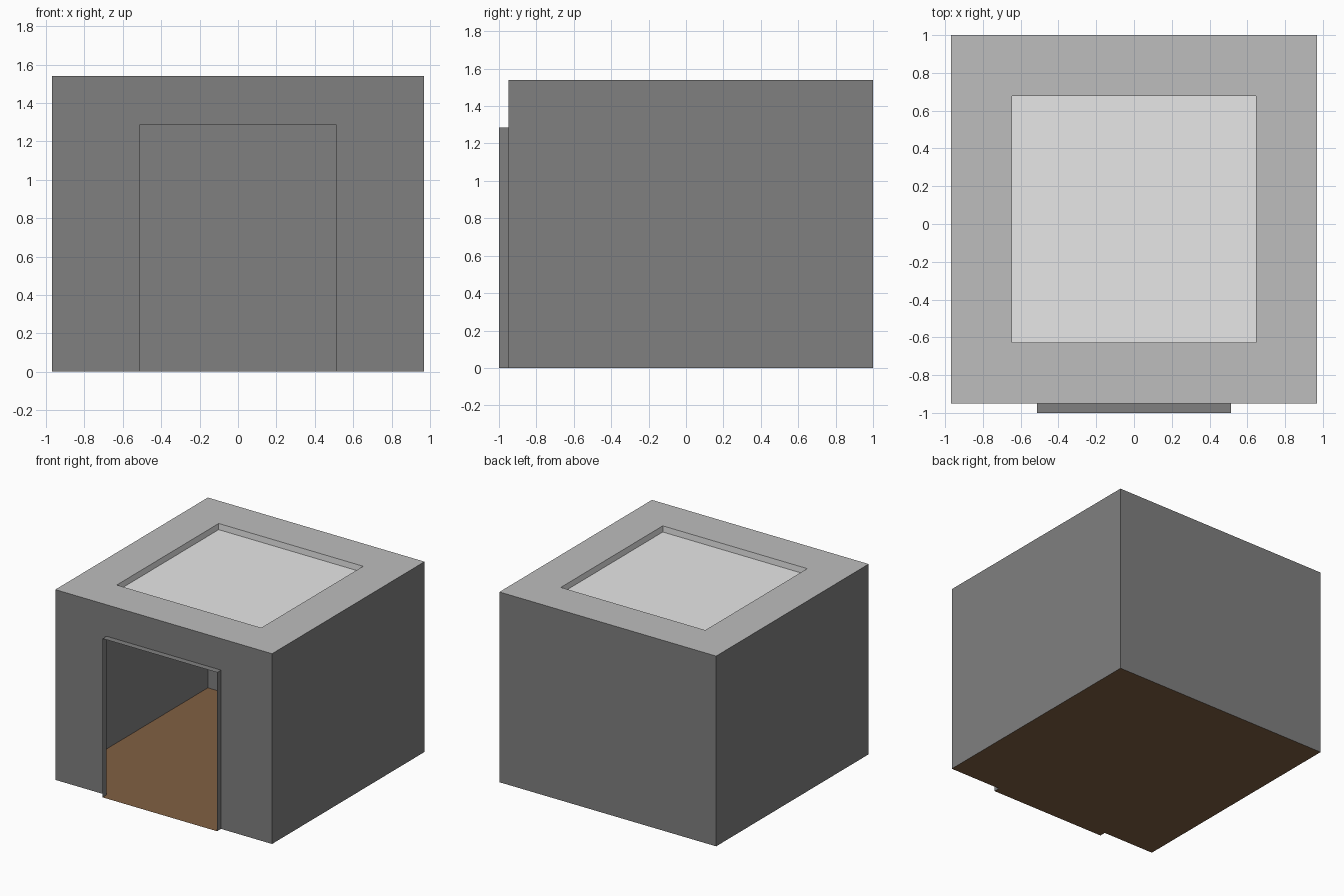
import bpy, bmesh

default = bpy.data.objects.get("Cube")
if default:
    bpy.data.objects.remove(default, do_unlink=True)

HALF, FRONT, BACK, TOP = 0.97, -0.95, 1.0, 1.54
DOOR, LINTEL, LIP = 0.513, 1.285, 0.05
BORDER, DEPTH = 0.457, 0.05


def material(name, colour):
    mat = bpy.data.materials.new(name)
    mat.use_nodes = True
    mat.diffuse_color = (*colour, 1)
    mat.node_tree.nodes["Principled BSDF"].inputs["Base Color"].default_value = (*colour, 1)
    return mat


wall_grey = material("wall grey", (0.216, 0.216, 0.216))
roof_grey = material("roof grey", (0.515, 0.515, 0.515))
pale_grey = material("pale grey", (0.8, 0.8, 0.8))
floor_brown = material("floor brown", (0.22, 0.117, 0.056))


def finish(bm, name, *mats):
    mesh = bpy.data.meshes.new(name)
    bm.to_mesh(mesh)
    bm.free()
    for mat in mats:
        mesh.materials.append(mat)
    obj = bpy.data.objects.new(name, mesh)
    bpy.context.collection.objects.link(obj)
    return obj


def panel(name, points, mat):
    bm = bmesh.new()
    bm.faces.new([bm.verts.new(p) for p in points])
    return finish(bm, name, mat)


def sweep(name, path, offset, mat):
    """Thin sheet made by extruding an open path of points."""
    bm = bmesh.new()
    near = [bm.verts.new(p) for p in path]
    far = [bm.verts.new([a + b for a, b in zip(p, offset)]) for p in path]
    for i in range(len(path) - 1):
        bm.faces.new((near[i], near[i + 1], far[i + 1], far[i]))
    return finish(bm, name, mat)


# Side and back walls
sweep("side_and_back_walls",
      [(HALF, FRONT, 0), (HALF, BACK, 0), (-HALF, BACK, 0), (-HALF, FRONT, 0)],
      (0, 0, TOP), wall_grey)

# Front wall around the doorway: two piers and a header
for side, a, b in (("right", -HALF, -DOOR), ("left", DOOR, HALF)):
    panel("front_wall_" + side,
          [(a, FRONT, 0), (b, FRONT, 0), (b, FRONT, LINTEL), (b, FRONT, TOP), (a, FRONT, TOP)],
          wall_grey)
panel("front_wall_header",
      [(-DOOR, FRONT, LINTEL), (DOOR, FRONT, LINTEL), (DOOR, FRONT, TOP), (-DOOR, FRONT, TOP)],
      wall_grey)

# Thin door surround standing out from the wall
sweep("door_surround",
      [(-DOOR, FRONT, 0), (-DOOR, FRONT, LINTEL), (DOOR, FRONT, LINTEL), (DOOR, FRONT, 0)],
      (0, -LIP, 0), wall_grey)

# Floor with the threshold reaching out under the surround
panel("floor",
      [(-HALF, FRONT, 0), (-DOOR, FRONT, 0), (-DOOR, FRONT - LIP, 0), (DOOR, FRONT - LIP, 0),
       (DOOR, FRONT, 0), (HALF, FRONT, 0), (HALF, BACK, 0), (-HALF, BACK, 0)],
      floor_brown)

# Roof with a sunken pale square
bm = bmesh.new()
centre = bm.faces.new([bm.verts.new(p) for p in (
    (-HALF, FRONT, TOP), (HALF, FRONT, TOP), (HALF, BACK, TOP), (-HALF, BACK, TOP))])
bm.normal_update()
bmesh.ops.inset_region(bm, faces=[centre], thickness=BORDER, use_boundary=True)
sunk = bmesh.ops.extrude_discrete_faces(bm, faces=[centre])["faces"][0]
bmesh.ops.translate(bm, verts=sunk.verts, vec=(0, 0, -DEPTH))
bm.normal_update()
for face in bm.faces:
    if face.calc_center_median().z < TOP - 0.01:
        face.material_index = 1
finish(bm, "roof", roof_grey, pale_grey)
